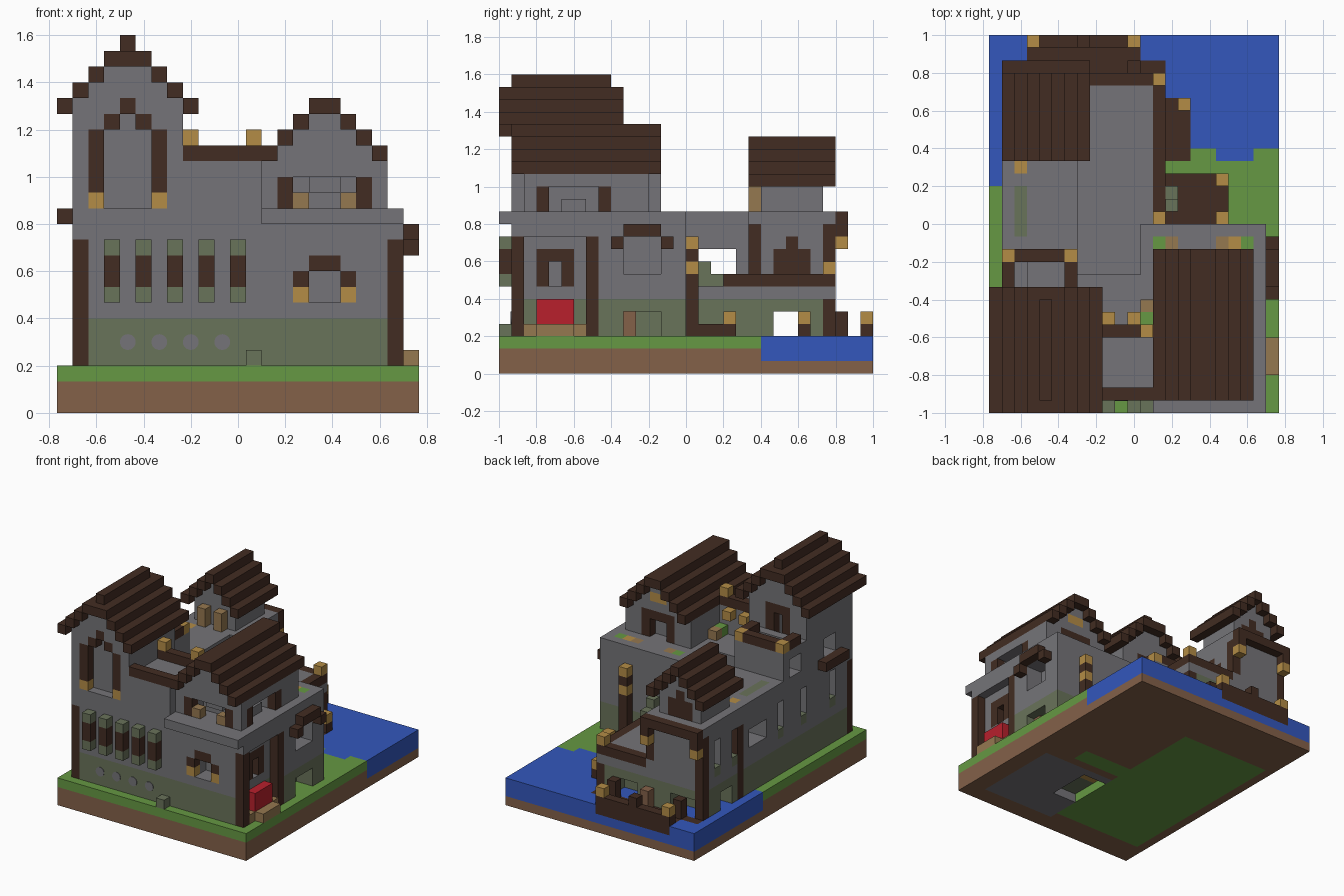
import bpy, bmesh, math
from mathutils import Vector, Matrix

default = bpy.data.objects.get("Cube")
if default:
    bpy.data.objects.remove(default)
UNIT = 2 / 30
ORIGIN = Vector((-11.5, -15, 0))
cells = {}


def linear(c):
    c /= 255
    return c / 12.92 if c <= 0.04045 else ((c + 0.055) / 1.055) ** 2.4


def material(name, *rgb):
    mat = bpy.data.materials.new(name)
    mat.use_nodes = True
    mat.diffuse_color = tuple(linear(c) for c in rgb) + (1,)
    shader = next(n for n in mat.node_tree.nodes if n.type == "BSDF_PRINCIPLED")
    shader.inputs["Base Color"].default_value = mat.diffuse_color
    return mat


def span(r):
    """A tuple is a (start, end) range, a list is separate indices, a number is one."""
    return range(*r) if isinstance(r, tuple) else r if isinstance(r, list) else [r]


def box(part, mat, x, y, z):
    for i in span(x):
        for j in span(y):
            for k in span(z):
                cells[i, j, k] = (part, mat)


def carve(x, y, z):
    for i in span(x):
        for j in span(y):
            for k in span(z):
                cells.pop((i, j, k), None)


def gable_roof(part, left, right, front, back, z, steps):
    """Stepped roof with its ridge along y, over a stone gable."""
    for s in range(steps):
        box(part + "_gable", stone, (left + s + 1, right - s - 1), (front + 1, back - 1), z + s)
        box(part, dark, [left + s, right - s - 1], (front, back), z + s)


dark = material("dark_timber", 66, 44, 34)
stone = material("grey_stone", 117, 116, 120)
moss = material("mossy_stone", 105, 115, 90)
grass = material("grass_green", 102, 152, 67)
dirt = material("brown_dirt", 132, 97, 73)
water = material("water_blue", 51, 87, 188)
gold = material("golden_wood", 179, 140, 70)
plank = material("tan_plank", 149, 120, 80)
red = material("red_cloth", 184, 32, 44)

# ground, lawn, lake and cellar
box("dirt_base", dirt, (0, 23), (0, 30), (0, 2))
box("lawn", grass, (0, 23), (0, 30), 2)
for xs, ys in (((0, 11), (18, 30)), ((11, 23), (21, 30)), ((18, 21), 20)):
    box("lake", water, xs, ys, (1, 3))
box("cellar_lawn", grass, (1, 12), (3, 24), 0)
box("cellar_lawn", grass, (12, 18), (13, 15), 0)
box("cellar_floor", stone, (12, 21), (2, 12), 0)
carve((12, 15), (6, 11), 0)
box("cellar_rim", moss, (12, 15), (6, 9), 1)
box("cellar_rim", gold, (12, 15), (9, 11), 1)

# main house, side wing, low terrace and rear tower
for part, xs, ys, top in (("front_house", (1, 22), (1, 15), 13),
                          ("side_wing", (1, 7), (9, 20), 13),
                          ("terrace", (1, 14), (15, 27), 8),
                          ("rear_tower", (1, 8), (20, 27), 13)):
    box(part, stone, xs, ys, (6, top))
    box(part + "_footing", moss, xs, ys, (3, 6))
carve((7, 12), (11, 15), (8, 13))
box("rear_tower_upper", stone, (2, 7), (21, 26), (13, 15))
box("terrace_rail", dark, 13, (15, 27), 7)
box("terrace_rail", dark, (8, 14), 26, 7)

# timber corner posts
for x, y, top in ((1, 1, 11), (21, [1, 7], 11), (1, 26, 12), (1, 20, 11)):
    box("corner_post", dark, x, y, (3, top))
box("tower_post", dark, 7, [20, 26], (8, 12))
box("terrace_post", dark, 13, 26, (3, 6))
box("terrace_lamp", gold, 13, 26, 8)

# front ledge, shutters and small arched window
box("front_ledge", stone, (13, 22), (0, 15), 12)
box("shutter", moss, (3, 12, 2), 0, [7, 10])
box("shutter", dark, (3, 12, 2), 0, [8, 9])
carve((16, 18), (1, 3), (7, 9))
box("window_foot", gold, [15, 18], 1, 7)
box("window_arch", dark, [15, 18], 1, 8)
box("window_arch", dark, (16, 18), 1, 9)
box("step_stone", moss, 12, 0, 3)

# right side porch
carve(21, (2, 7), (3, 11))
box("porch_back", dark, 20, (3, 6), (7, 10))
carve((19, 21), 4, (7, 9))
box("porch_cloth", red, (20, 22), (3, 6), (4, 6))
box("porch_step", plank, 21, (2, 7), 3)
box("porch_step", plank, 22, (3, 6), 3)

# right side window, awning and lower doorway
carve((20, 22), (10, 13), (8, 11))
carve((20, 22), (10, 13), (3, 5))
box("side_awning", dark, 22, (10, 13), 11)
box("side_awning", dark, 22, [9, 13], 10)
box("side_door", dirt, 20, 10, (3, 5))

# front left tower with a back door
box("left_tower", stone, (1, 8), (1, 9), (13, 19))
gable_roof("left_roof", 0, 9, 0, 10, 19, 4)
box("left_roof", dark, 4, (0, 10), 22)
box("left_roof", dark, 4, (1, 9), 23)
carve((3, 6), 1, (13, 18))
carve(4, 1, 18)
box("tower_window", dark, [2, 6], 1, (14, 18))
box("tower_window", dark, [3, 5], 1, 18)
box("tower_window", dark, 4, 1, 19)
box("tower_window_foot", gold, [2, 6], 1, 13)
box("left_awning", dark, 0, (3, 7), 12)
box("tower_back_door", dark, (3, 6), 8, (15, 19))
carve(4, (7, 9), (15, 18))

# balcony behind the left tower
box("rear_balcony", stone, (1, 7), (9, 13), (13, 16))
box("balcony_rail", dark, (2, 6), 12, 16)
box("balcony_rail", dark, [1, 6], (10, 12), 16)
box("balcony_corner", gold, [1, 6], 12, 16)
carve((2, 6), (10, 12), 15)

# bridge between the two front roofs
box("bridge", stone, (8, 13), (1, 7), (13, 16))
box("bridge_rail", dark, (8, 14), [1, 6], 16)
box("bridge_lamp", gold, [8, 12], 6, 17)
box("bridge_bracket", gold, [9, 11], 7, 15)
box("bridge_planter", plank, 12, 8, 13)
box("bridge_plant", grass, 12, 7, 13)

# upper right house
box("right_house", stone, (13, 21), (2, 12), (13, 16))
gable_roof("right_roof", 13, 21, 1, 13, 16, 4)
carve((15, 19), (2, 4), (13, 15))
box("right_window", dark, [14, 19], 2, (13, 15))
box("right_window_foot", plank, [15, 18], 2, 13)
box("right_window_back", stone, (16, 18), 3, 14)
carve((19, 21), (4, 8), (13, 15))
box("right_side_window", dark, 20, [3, 8], (13, 15))
box("right_side_window", stone, 19, (5, 7), 13)
box("right_back_door", dark, (15, 19), 11, (13, 16))
box("right_back_lintel", gold, (16, 18), 11, 17)
carve((16, 18), 11, (13, 15))
box("roof_plant", grass, [13, 20], 13, 12)
box("roof_planter", plank, [14, 18], 13, 12)
box("roof_planter", gold, 19, 13, 12)

# rear tower roof, columns, doors and eave
gable_roof("rear_roof", 1, 8, 20, 27, 15, 4)
box("rear_column", plank, [3, 5], 20, (13, 15))
box("tower_side_door", dark, 7, (22, 25), (8, 10))
box("tower_side_door", dark, 7, 23, 10)
box("tower_back_window", dark, (3, 6), 25, (13, 15))
box("tower_back_window", dark, 4, 25, 15)
box("rear_eave", dark, (1, 8), 27, 12)
box("eave_bracket", dark, [1, 7], 27, 11)
box("eave_lamp", gold, [1, 7], 27, 10)

# planter on the side wing
box("wing_planter", moss, 2, (14, 18), 12)
box("wing_lamp", gold, 2, 19, 12)

# left wall windows and see-through openings
for y in (4, 9, 13, 21, 24):
    carve((1, 3), y, (8, 11))
    box("left_sill", moss, 1, y, 7)
carve((1, 3), [4, 5, 10, 11], (13, 15))
carve((1, 8), (16, 19), (8, 10))
carve((1, 14), (22, 24), (3, 5))

# back windows and dock
carve([2, 3, 4, 9, 10, 11], (25, 27), (3, 5))
box("back_dock", dark, (3, 12), (27, 30), 2)
box("back_dock", dark, (1, 14), 27, 2)
box("dock_rail", dark, (3, 12), 29, 3)
box("dock_post", dark, [3, 11], 27, (3, 5))
box("dock_post", dark, 7, 29, 4)
box("dock_lamp", gold, [3, 11], 29, 4)
box("dock_door", dirt, 7, 27, (3, 5))

# side dock and porch against the back of the right house
box("side_dock", dark, (14, 16), (20, 25), 2)
box("side_dock", dark, 15, 24, 3)
box("side_dock_lamp", gold, 15, 24, 4)
box("back_porch", dark, (13, 19), (15, 19), 3)
box("back_porch_plant", moss, 14, 17, 7)
box("back_porch_plant", moss, 14, 16, (7, 9))
box("back_porch_lamp", gold, 18, 18, 4)
box("back_porch_post", dark, [13, 18], 15, (3, 10))
box("back_porch_lamp", gold, [13, 18], 15, [8, 10])

# one mesh per part, from its exposed sides
parts = {}
for cell, (part, mat) in cells.items():
    parts.setdefault(part, []).append((Vector(cell), mat))
AXES = [Vector(a) for a in Matrix.Identity(3)]
for part, members in parts.items():
    bm = bmesh.new()
    mesh = bpy.data.meshes.new(part)
    mats = list(dict.fromkeys(m for _, m in members))
    for pos, mat in members:
        for a in range(3):
            u, v, n = AXES[a - 2], AXES[a - 1], AXES[a]
            for sign in (-1, 1):
                if tuple(int(c) for c in pos + n * sign) not in cells:
                    base = pos + ORIGIN + n * max(sign, 0)
                    ring = [base, base + u, base + u + v, base + v][::sign]
                    face = bm.faces.new([bm.verts.new(p * UNIT) for p in ring])
                    face.material_index = mats.index(mat)
    bmesh.ops.remove_doubles(bm, verts=bm.verts, dist=UNIT / 100)
    bm.to_mesh(mesh)
    bm.free()
    for mat in mats:
        mesh.materials.append(mat)
    bpy.context.collection.objects.link(bpy.data.objects.new(part, mesh))

# round stone studs on the front footing
for x in range(4, 11, 2):
    bpy.ops.mesh.primitive_cylinder_add(
        vertices=24, radius=UNIT / 2, depth=0.008, rotation=(math.pi / 2, 0, 0),
        location=(Vector((x + 0.5, 1, 4.5)) + ORIGIN) * UNIT)
    bpy.context.object.name = "front_stud"
    bpy.context.object.data.materials.append(stone)
